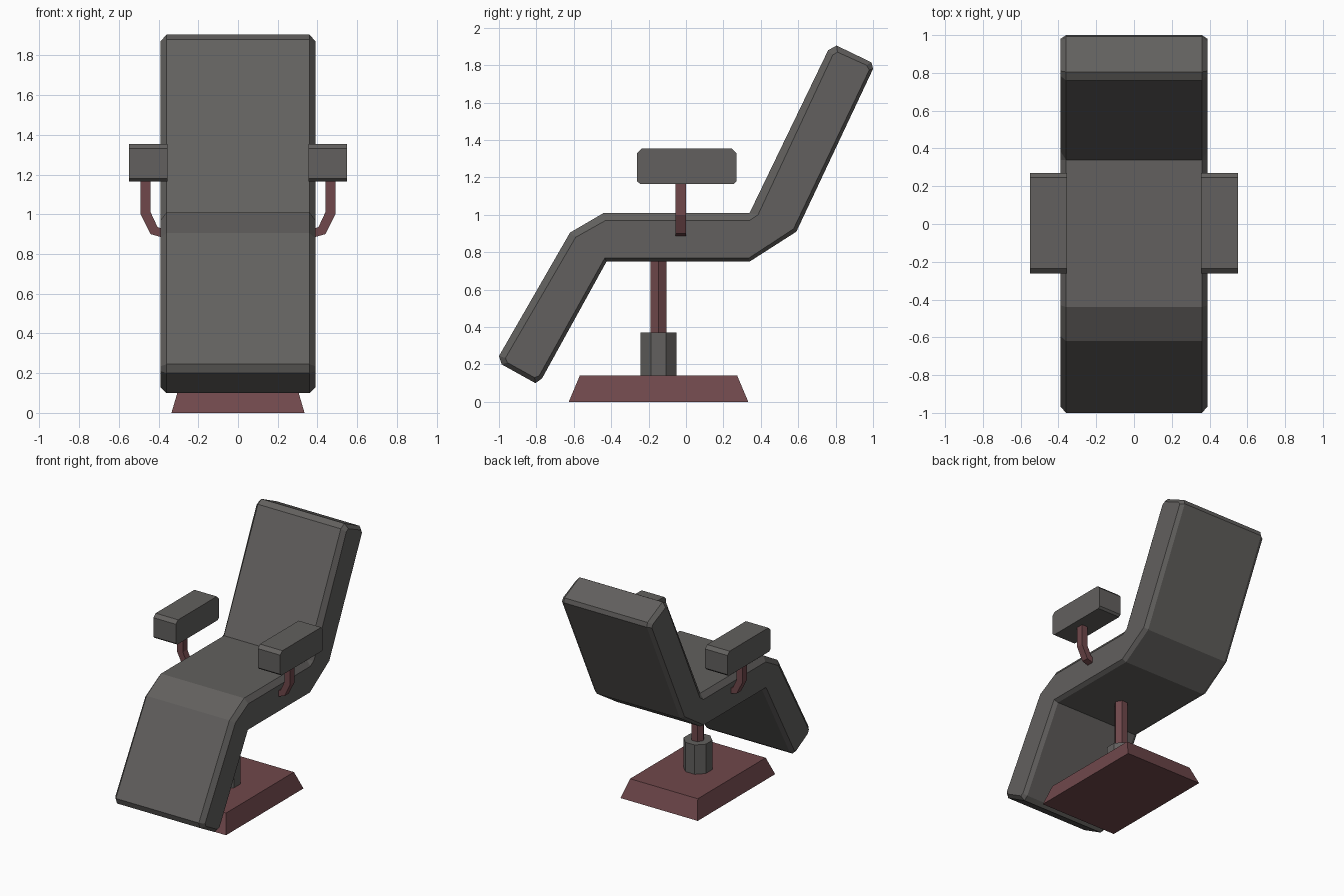
import bpy, bmesh, math
from mathutils import Vector

cube = bpy.data.objects.get("Cube")
if cube:
    bpy.data.objects.remove(cube, do_unlink=True)


def material(name, rgb):
    m = bpy.data.materials.new(name)
    m.use_nodes = True
    m.diffuse_color = (*rgb, 1)
    m.node_tree.nodes["Principled BSDF"].inputs["Base Color"].default_value = (*rgb, 1)
    return m


GREY = material("warm grey padding", (0.122, 0.117, 0.112))
RED = material("dull red metal", (0.160, 0.064, 0.070))


def loft(name, rings, mat):
    """Skin a list of equal rings of points and cap both ends."""
    bm = bmesh.new()
    loops = [[bm.verts.new(p) for p in ring] for ring in rings]
    n = len(loops[0])
    for a, b in zip(loops, loops[1:]):
        for i in range(n):
            j = (i + 1) % n
            bm.faces.new((a[i], a[j], b[j], b[i]))
    bm.faces.new(loops[0])
    bm.faces.new(loops[-1])
    bmesh.ops.remove_doubles(bm, verts=bm.verts, dist=0.0005)
    bmesh.ops.recalc_face_normals(bm, faces=bm.faces)
    mesh = bpy.data.meshes.new(name)
    bm.to_mesh(mesh)
    bm.free()
    mesh.materials.append(mat)
    ob = bpy.data.objects.new(name, mesh)
    bpy.context.collection.objects.link(ob)
    return ob


def at_x(x, profile):
    return [(x, y, z) for y, z in profile]


def prism(name, sides, radius, turn, y, z0, z1, mat):
    angles = [turn + math.tau * i / sides for i in range(sides)]
    return loft(name, [[(radius * math.cos(a), y + radius * math.sin(a), z)
                        for a in angles] for z in (z0, z1)], mat)


# Reclining cushion: full outline in the middle, smaller outline on each side
outline = [(-1, .245), (-.62, .905), (-.44, 1.01), (.34, 1.01), (.34, 1.01),
           (.76, 1.88), (.805, 1.905), (.992, 1.815), (1, 1.78),
           (.59, .91), (.34, .75), (-.425, .75), (-.77, .125), (-.805, .1), (-.985, .2)]
inner = [(-.965, .235), (-.59, .88), (-.43, .97), (.34, .97), (.385, 1.0),
         (.785, 1.855), (.81, 1.87), (.965, 1.8), (.98, 1.775),
         (.575, .925), (.335, .768), (-.435, .768), (-.785, .14), (-.81, .13), (-.955, .21)]
loft("reclining_cushion", [at_x(-.39, inner), at_x(-.36, outline),
                           at_x(.36, outline), at_x(.39, inner)], GREY)

# Armrests and their bent supports, one per side
pad = [(-.262, 1.18), (-.245, 1.165), (.255, 1.165), (.27, 1.18),
       (.27, 1.33), (.245, 1.355), (-.235, 1.355), (-.262, 1.33)]
bend = [((.49, 1.18), (.44, 1.18)), ((.49, 1.0), (.44, 1.01)),
        ((.44, .90), (.405, .935)), ((.37, .88), (.37, .925))]
for side, s in (("left", 1), ("right", -1)):
    loft(side + "_armrest", [at_x(s * .355, pad), at_x(s * .55, pad)], GREY)
    loft(side + "_armrest_support",
         [[(s * o[0], -.055, o[1]), (s * o[0], 0, o[1]),
           (s * i[0], 0, i[1]), (s * i[0], -.055, i[1])] for o, i in bend], RED)

# Pedestal: post, octagonal sleeve and sloped foot plate
CY = -.147
prism("post", 6, .049, 0, CY, .3, .77, RED)
prism("post_sleeve", 8, .105, math.pi / 8, CY, .13, .37, GREY)
foot = [(-.335, -.48), (.335, -.48), (.335, .48), (-.335, .48)]
loft("foot_plate", [[(x * k, CY + y * k, z) for x, y in foot]
                    for k, z in ((1, 0), (.877, .14))], RED)
